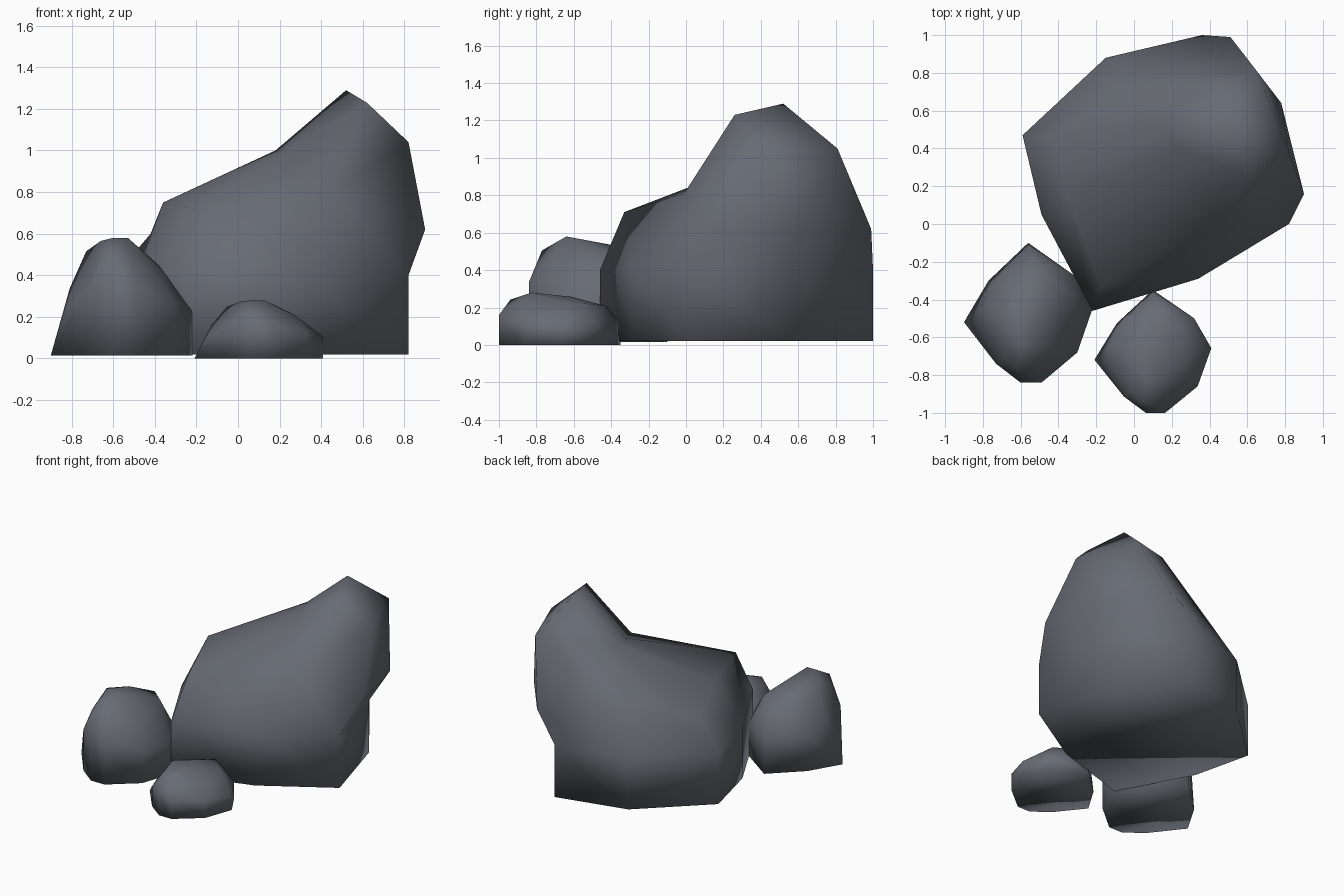
import bpy, bmesh

if "Cube" in bpy.data.objects:
    bpy.data.objects.remove(bpy.data.objects["Cube"])

stone = bpy.data.materials.new("dark_stone")
stone.diffuse_color = (.135, .147, .172, 1)
stone.use_nodes = True
stone.node_tree.nodes["Principled BSDF"].inputs["Base Color"].default_value = stone.diffuse_color


def finish(bm, name):
    bmesh.ops.recalc_face_normals(bm, faces=bm.faces[:])
    for f in bm.faces:
        f.smooth = True
    me = bpy.data.meshes.new(name)
    bm.to_mesh(me)
    bm.free()
    me.materials.append(stone)
    ob = bpy.data.objects.new(name, me)
    bpy.context.collection.objects.link(ob)
    return ob


# Large boulder: upright footprint, shoulder ring, faceted crown
footprint = [(-.22, -.46), (.34, -.29), (.82, 0), (.66, .57),
             (.36, 1), (-.15, .88), (-.59, .47), (-.49, .05)]
shoulder = [(-.17, -.33, .71), (.45, -.01, .81), (.90, .16, .62),
            (.78, .64, .62), (.51, .99, .62),
            (-.07, .71, .72), (-.42, .45, .60), (-.36, .17, .75)]
crown = [(.22, .40, .99), (.62, .26, 1.23), (.82, .38, 1.04),
         (.52, .52, 1.29), (.65, .81, 1.05), (.18, .54, 1.0), (.36, .72, 1.07)]

bm = bmesh.new()
rings = [[bm.verts.new((x, y, z)) for x, y in footprint] for z in (.02, .4)]
rings.append([bm.verts.new(p) for p in shoulder])
n = len(footprint)
bm.faces.new(rings[0])
for lo, hi in zip(rings, rings[1:]):
    for i in range(n):
        j = (i + 1) % n
        bm.faces.new((lo[i], lo[j], hi[i]))
        bm.faces.new((lo[j], hi[j], hi[i]))
v = dict(zip("01234567", rings[2]))
v.update(zip("SQCPDUR", [bm.verts.new(p) for p in crown]))
for tri in ("07S 0S1 1SQ SPQ 1QC 1C2 2C3 3CD CQP CPD 3D4 4D5 "
            "DPR DR5 PSU PUR RU5 7US U56 U67").split():
    bm.faces.new([v[k] for k in tri])
finish(bm, "large_boulder")

# Small rocks share one hull shape, scaled differently
foot = [(-.34, -.05), (-.21, .17), (0, .37), (.24, .20), (.34, .02),
        (.26, -.21), (.07, -.37), (-.04, -.37), (-.17, -.27)]
upper = [(-.27, -.05, .22), (-.25, .03, .32), (-.20, .16, .25), (0, .36, .26),
         (.24, .20, .25), (.34, .02, .21), (.26, -.21, .25), (.07, -.37, .32),
         (-.04, -.37, .32), (-.17, -.27, .30), (-.17, 0, .50),
         (-.10, -.10, .55), (-.04, -.17, .565), (.03, -.17, .565),
         (.16, .14, .45), (.19, -.05, .42), (.02, .28, .42), (-.04, .07, .52),
         (-.06, -.30, .49), (-.12, -.24, .45)]


def small_rock(name, loc, scale):
    bm = bmesh.new()
    for p in [(x, y, 0) for x, y in foot] + upper:
        bm.verts.new([c * s + o for c, s, o in zip(p, scale, loc)])
    hull = bmesh.ops.convex_hull(bm, input=bm.verts[:])
    junk = {g for g in hull["geom_interior"] + hull["geom_unused"]
            if isinstance(g, bmesh.types.BMVert)}
    bmesh.ops.delete(bm, geom=list(junk), context='VERTS')
    finish(bm, name)


small_rock("tall_small_rock", (-.56, -.47, .015), (1, 1, 1))
small_rock("low_small_rock", (.10, -.675, 0), (.91, .88, .495))
